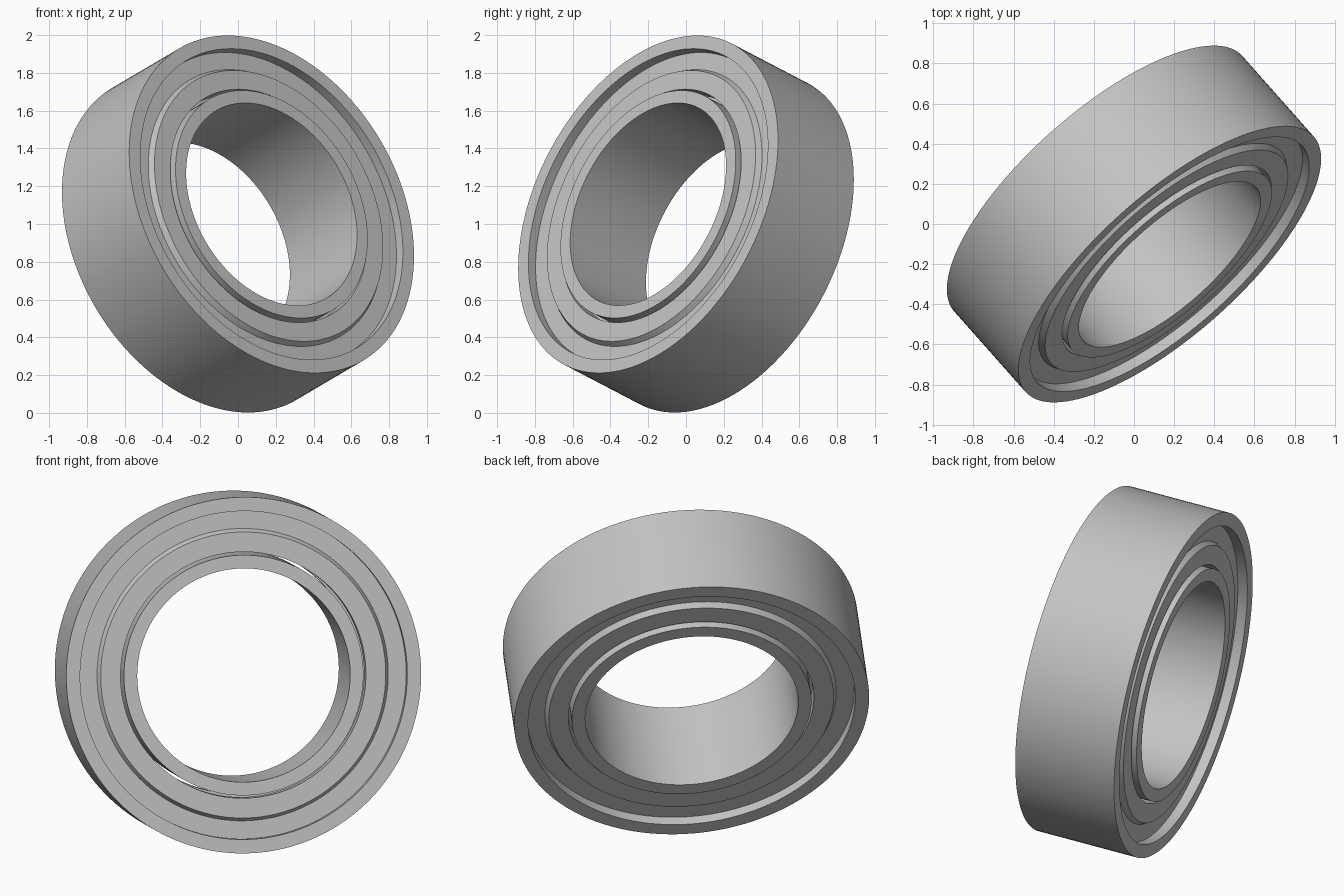
import bpy, bmesh, math
from mathutils import Vector

if "Cube" in bpy.data.objects:
    bpy.data.objects.remove(bpy.data.objects["Cube"], do_unlink=True)

SIDES = 144
OUTER, BORE, HALF = 0.959, 0.5755, 0.2878
AXIS = Vector((0.618, -0.697, 0.364)).normalized()

steel = bpy.data.materials.new("steel grey")
steel.use_nodes = True
grey = (0.55, 0.55, 0.55, 1)
steel.diffuse_color = grey
steel.node_tree.nodes["Principled BSDF"].inputs["Base Color"].default_value = grey


def lathe(name, profile):
    """Spin a closed (radius, height) profile around the bearing axis."""
    bm = bmesh.new()
    rings = []
    for i in range(SIDES):
        a = math.tau * i / SIDES
        rings.append([bm.verts.new((r * math.cos(a), r * math.sin(a), h)) for r, h in profile])
    n = len(profile)
    for i in range(SIDES):
        here, there = rings[i], rings[(i + 1) % SIDES]
        for j in range(n):
            k = (j + 1) % n
            bm.faces.new((here[j], there[j], there[k], here[k]))
    bmesh.ops.recalc_face_normals(bm, faces=bm.faces[:])
    mesh = bpy.data.meshes.new(name)
    bm.to_mesh(mesh)
    bm.free()
    mesh.materials.append(steel)
    obj = bpy.data.objects.new(name, mesh)
    bpy.context.collection.objects.link(obj)
    obj.rotation_euler = AXIS.to_track_quat('Z', 'Y').to_euler()
    obj.location = (0, 0, 1)
    bpy.ops.object.select_all(action='DESELECT')
    obj.select_set(True)
    bpy.context.view_layer.objects.active = obj
    bpy.ops.object.shade_smooth_by_angle(angle=math.radians(25))
    return obj


def tube(name, inner, outer):
    return lathe(name, [(inner, -HALF), (outer, -HALF), (outer, HALF), (inner, HALF)])


# Outer and inner races
tube("outer_race", 0.884, OUTER)
tube("inner_race", BORE, 0.647)

# Shields: raised plateau with a sloped rim, recessed between the races
shield = [(0.884, 0.055), (0.787, 0.055), (0.77, 0.024),
          (0.663, 0.024), (0.663, 0.12), (0.884, 0.12)]
for name, side in (("front_shield", 1), ("back_shield", -1)):
    lathe(name, [(r, side * (HALF - d)) for r, d in shield])
